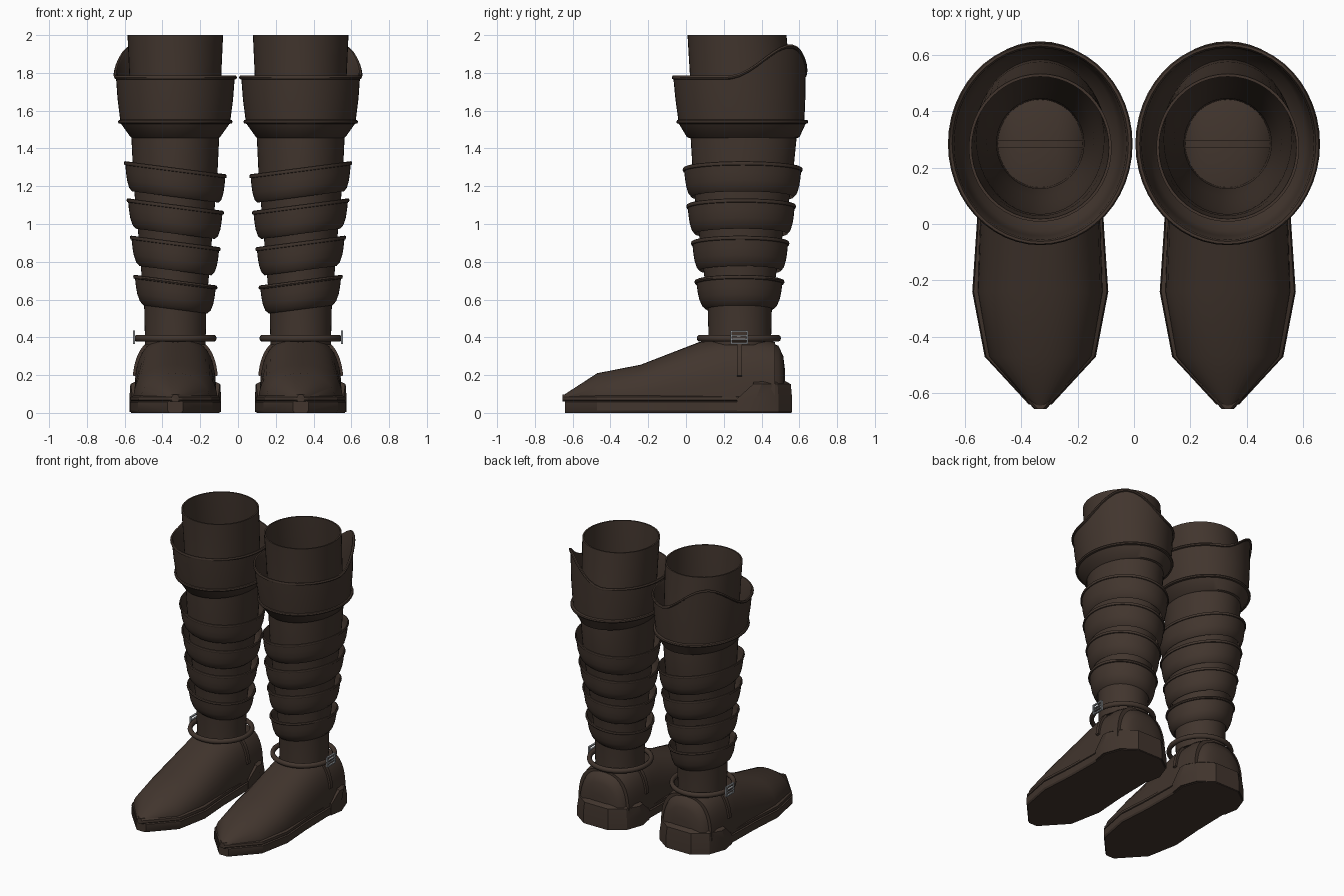
import bpy, bmesh, math
from mathutils import Vector

if "Cube" in bpy.data.objects:
    bpy.data.objects.remove(bpy.data.objects["Cube"], do_unlink=True)

CX = 0.332      # sideways centre of one boot
SEG = 48


def material(name, rgb, metallic=0.0):
    m = bpy.data.materials.new(name)
    m.use_nodes = True
    m.diffuse_color = (*rgb, 1)
    m.node_tree.nodes["Principled BSDF"].inputs["Base Color"].default_value = (*rgb, 1)
    return m


LEATHER = material("dark brown leather", (0.054, 0.036, 0.027))
STEEL = material("buckle steel", (0.3, 0.32, 0.34))


def finish(name, bm, mat, angle=40):
    """Turn a bmesh into a smooth-shaded part mirrored to the other boot."""
    bmesh.ops.recalc_face_normals(bm, faces=bm.faces)
    mesh = bpy.data.meshes.new(name)
    bm.to_mesh(mesh)
    bm.free()
    mesh.materials.append(mat)
    ob = bpy.data.objects.new(name, mesh)
    bpy.context.collection.objects.link(ob)
    bpy.ops.object.select_all(action="DESELECT")
    ob.select_set(True)
    bpy.context.view_layer.objects.active = ob
    bpy.ops.object.shade_smooth_by_angle(angle=math.radians(angle))
    mirror = ob.modifiers.new("other boot", "MIRROR")
    mirror.use_mirror_merge = False
    return ob


def loft(name, rings, mat=LEATHER, caps=True, loop=False, angle=40):
    """Skin a list of closed rings of points."""
    bm = bmesh.new()
    vs = [[bm.verts.new(p) for p in ring] for ring in rings]
    n = len(vs[0])
    pairs = list(zip(vs, vs[1:])) + ([(vs[-1], vs[0])] if loop else [])
    for a, b in pairs:
        for i in range(n):
            j = (i + 1) % n
            bm.faces.new((a[i], a[j], b[j], b[i]))
    if caps and not loop:
        bm.faces.new(vs[0])
        bm.faces.new(vs[-1])
    return finish(name, bm, mat, angle)


def oval(rx, ry, cy, z, lift=lambda a: 0, tilt=0):
    pts = []
    for i in range(SEG):
        a = math.tau * i / SEG
        x = rx * math.cos(a)
        pts.append(Vector((CX + x, cy + ry * math.sin(a), z + tilt * x + lift(a))))
    return pts


# Leg shaft, open at the top, with an inner wall
shaft = [(.36, .160, .165, .285), (.58, .165, .170, .285), (.80, .185, .20, .287),
         (1.0, .20, .23, .292), (1.2, .22, .26, .30), (1.45, .232, .28, .305),
         (1.6, .236, .275, .30), (1.8, .244, .265, .285), (2.0, .253, .262, .27)]
outer = [oval(rx, ry, cy, z) for z, rx, ry, cy in shaft]
inner = [oval(rx - .01, ry - .01, cy, z) for z, rx, ry, cy in reversed(shaft)]
loft("leg_shaft", outer + inner, loop=True)

# Four tilted bowl-shaped bands with beaded rims: top z, top radii, bottom radii, centre y
BANDS = [(1.295, .265, .31, .23, .27, .30), (1.10, .25, .283, .21, .245, .292),
         (.905, .232, .253, .19, .215, .287), (.70, .214, .228, .168, .176, .283)]
BOWL = [(0, 0), (.42, .12), (.72, .36), (.88, .62), (.98, .88), (1.12, .89), (1.2, .94),
        (1.15, 1.0), (1.0, 1.02), (.86, .97), (.8, .85), (.5, .4), (-.05, .2)]
for k, (zt, tx, ty, bx, by, cy) in enumerate(BANDS):
    rings = [oval(bx + (tx - bx) * t, by + (ty - by) * t, cy, zt - .152 * (1 - h), tilt=.13)
             for t, h in BOWL]
    loft(f"leg_band_{k + 1}", rings, loop=True)


# Cuff rising to a point at the outer back
def rise(a):
    d = abs((a - math.radians(49) + math.pi) % math.tau - math.pi)
    return .166 * math.cos(min(d / math.radians(60), 1) * math.pi / 2) ** 2


CUFF = [(.228, .285, .303, 1.455, 0), (.237, .298, .303, 1.46, 0), (.287, .335, .298, 1.53, 0),
        (.300, .346, .298, 1.533, 0), (.304, .349, .298, 1.541, 0), (.300, .346, .298, 1.549, 0),
        (.292, .334, .293, 1.552, 0), (.306, .344, .288, 1.66, .3), (.314, .350, .284, 1.765, 1),
        (.324, .357, .284, 1.768, 1), (.327, .359, .284, 1.776, 1), (.322, .355, .284, 1.785, 1),
        (.312, .346, .284, 1.785, 1), (.305, .340, .284, 1.77, 1), (.294, .332, .29, 1.65, .3),
        (.276, .322, .296, 1.54, 0), (.226, .275, .303, 1.48, 0)]
loft("cuff", [oval(rx, ry, cy, z, lambda a, w=w: w * rise(a)) for rx, ry, cy, z, w in CUFF],
     loop=True)


# Foot: arched cross-sections along its length
def arch(y, w, top, power, base=.07, n=20, grow=0):
    pts = []
    for i in range(n + 1):
        a = math.pi * i / n
        c, s = math.cos(a), max(math.sin(a), 0)
        x = math.copysign(abs(c) ** (2 / power), c) * (w + grow)
        pts.append(Vector((CX + x, y, base + (top + grow - base) * s ** (2 / power))))
    return pts


FOOT = [(-.655, .022, .09, 2), (-.47, .182, .21, 2.1), (-.24, .222, .255, 2.3),
        (.07, .212, .375, 2.5), (.20, .216, .395, 2.9), (.38, .216, .395, 3), (.47, .205, .375, 3)]
loft("foot_upper", [arch(*s) for s in FOOT], angle=50)

# Rounded heel counter behind the foot
HEEL = [(.44, .195, .375, 2.8), (.49, .178, .355, 2.6), (.515, .145, .30, 2.4), (.525, .08, .22, 2.2)]
loft("heel_counter", [arch(*s) for s in HEEL], angle=50)

# Strap running over the instep and down both sides
low = arch(.27, .217, .396, 3, n=40, grow=-.01)
high = arch(.27, .217, .396, 3, n=40, grow=.012)
strap = []
for p, q in zip(low, high):
    if q.z > .17:
        strap.append([p, q, q + Vector((0, .027, 0)), p + Vector((0, .027, 0))])
loft("instep_strap", strap)


# Sole and welt: one angular outline stacked in layers
def outline(half, z, inset=0):
    right = [Vector((CX + max(w - inset, .01), y, z)) for y, w in half]
    left = [Vector((2 * CX - p.x, p.y, z)) for p in reversed(right)]
    return right + left


SOLE = [(-.64, .04), (-.47, .197), (-.24, .241), (0, .225), (.25, .22), (.38, .235),
        (.49, .195), (.558, .1)]
loft("sole", [outline(SOLE, z, d) for z, d in
              ((0, .008), (.012, 0), (.058, 0), (.064, .012))], angle=30)
WELT = [(-.655, .024)] + SOLE[1:-1] + [(.53, .1)]
loft("welt", [outline(WELT, z, d) for z, d in
              ((.06, .012), (.068, .003), (.085, .005), (.098, .03))], angle=30)

# Heel block, sloping forward into the sole
BLOCK_LOW = [(.27, .226), (.37, .243), (.49, .20), (.562, .1)]
BLOCK_HIGH = [(.355, .236), (.40, .238), (.485, .19), (.555, .095)]
BLOCK_TOP = [(.36, .20), (.41, .20), (.475, .165), (.52, .08)]
loft("heel_block", [outline(BLOCK_LOW, .004), outline(BLOCK_LOW, .075),
                    outline(BLOCK_HIGH, .152), outline(BLOCK_TOP, .172)], angle=30)

# Ankle strap: a round cord about the ankle
cord = []
for i in range(10):
    a = math.tau * i / 10
    r = .203 + .016 * math.cos(a)
    cord.append(oval(r, r + .004, .28, .395 + .018 * math.sin(a)))
loft("ankle_strap", cord, loop=True)

# Buckle on the outer side: square frame, centre bar and prong
bm = bmesh.new()
BX, BY, BZ = CX + .218, .282, .4
for dy, dz, sy, sz in ((0, .032, .092, .009), (0, -.032, .092, .009), (.042, 0, .009, .07),
                       (-.042, 0, .009, .07), (0, .008, .08, .007), (0, -.01, .08, .007)):
    made = bmesh.ops.create_cube(bm, size=1)["verts"]
    bmesh.ops.scale(bm, vec=(.012, sy, sz), verts=made)
    bmesh.ops.translate(bm, vec=(BX, BY + dy, BZ + dz), verts=made)
finish("ankle_buckle", bm, STEEL, 30)
